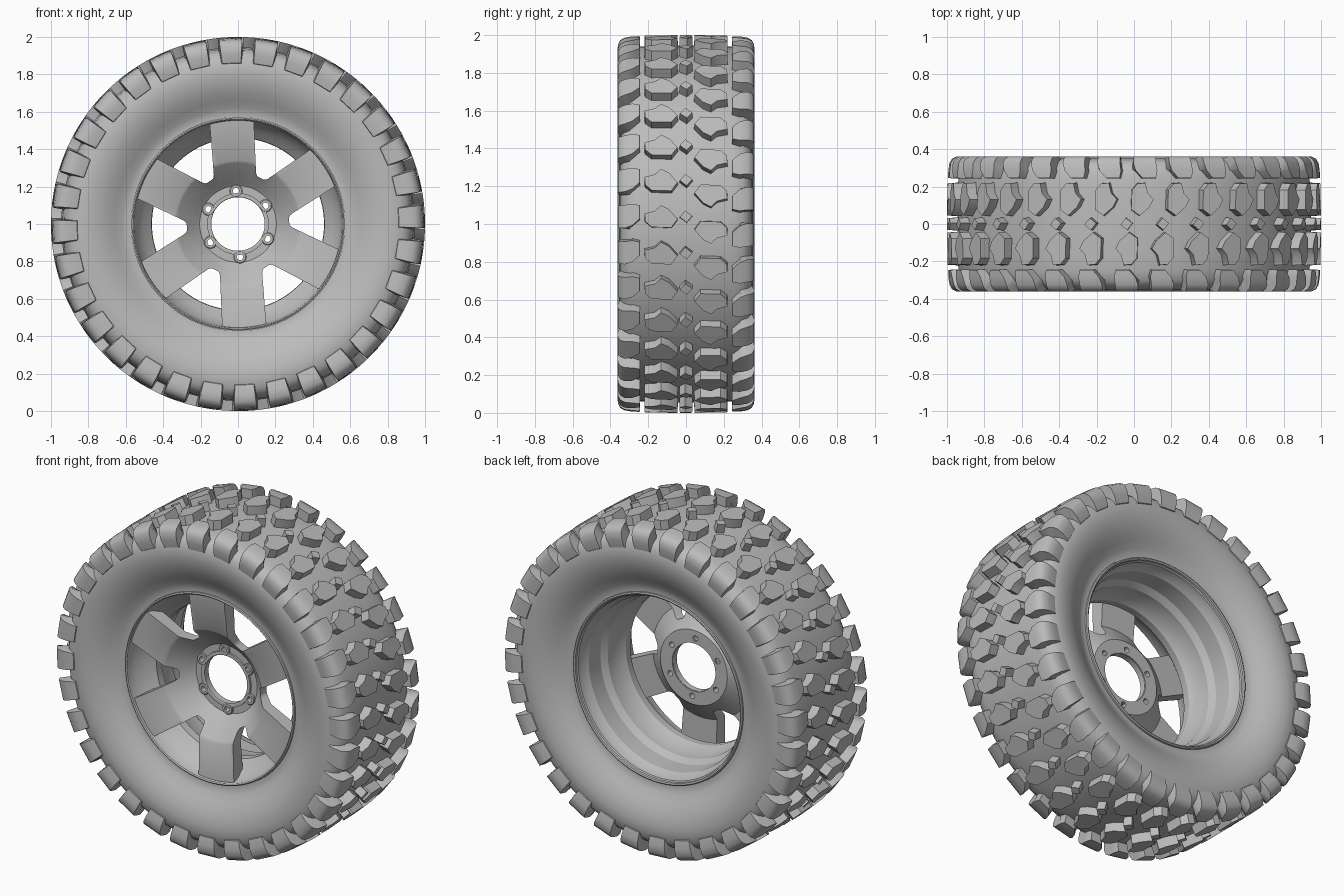
import bpy, bmesh, math
from mathutils import Matrix, Vector

old = bpy.data.objects.get("Cube")
if old:
    bpy.data.objects.remove(old, do_unlink=True)

TAU = 2 * math.pi
COUNT = 32                    # tread pitches around the tyre
PHASE = 0.04                  # tread start angle
SPOKE = math.radians(93.5)    # direction of the first spoke

grey = bpy.data.materials.new("plain_grey")
grey.use_nodes = True
grey.diffuse_color = (0.5, 0.5, 0.5, 1)
grey.node_tree.nodes["Principled BSDF"].inputs["Base Color"].default_value = (0.5, 0.5, 0.5, 1)


def polar(r, a, y):
    """Point at radius r and angle a around the axle."""
    return Vector((r * math.cos(a), y, 1 + r * math.sin(a)))


def finish(name, bm, angle=30):
    bmesh.ops.recalc_face_normals(bm, faces=bm.faces)
    mesh = bpy.data.meshes.new(name)
    bm.to_mesh(mesh)
    bm.free()
    mesh.materials.append(grey)
    ob = bpy.data.objects.new(name, mesh)
    bpy.context.collection.objects.link(ob)
    smooth(ob, angle)
    return ob


def smooth(ob, angle=30):
    bpy.ops.object.select_all(action="DESELECT")
    ob.select_set(True)
    bpy.context.view_layer.objects.active = ob
    bpy.ops.object.shade_smooth_by_angle(angle=math.radians(angle))


def skin(bm, rings, closed):
    """Bridge equal rings of points; cap the ends when not closed."""
    vs = [[bm.verts.new(p) for p in ring] for ring in rings]
    n = len(vs[0])
    for i in range(len(vs) if closed else len(vs) - 1):
        a, b = vs[i], vs[(i + 1) % len(vs)]
        for j in range(n):
            k = (j + 1) % n
            bm.faces.new((a[j], a[k], b[k], b[j]))
    if not closed:
        bm.faces.new(vs[0])
        bm.faces.new(vs[-1])


def lathe(name, profile, segments=128, angle=30):
    bm = bmesh.new()
    skin(bm, [[polar(r, TAU * i / segments, y) for r, y in profile]
              for i in range(segments)], True)
    return finish(name, bm, angle)


# Tyre carcass: one half profile mirrored across the middle
half = [(0.57, 0.262), (0.59, 0.262), (0.62, 0.273), (0.66, 0.297), (0.70, 0.32),
        (0.75, 0.34), (0.80, 0.350), (0.84, 0.350), (0.88, 0.341), (0.905, 0.328),
        (0.927, 0.300), (0.938, 0.25), (0.945, 0.15)]
lathe("tyre_carcass", half + [(r, -y) for r, y in reversed(half)], 160, 40)


# Tread blocks: polygons of (angle, y) raised from the carcass
def blocks(name, outline, phase):
    bm = bmesh.new()
    ca = sum(p[0] for p in outline) / len(outline)
    cy = sum(p[1] for p in outline) / len(outline)
    for i in range(COUNT):
        a0 = phase + TAU * i / COUNT
        low = [polar(0.933, a0 + ca + (a - ca) * 1.06, cy + (y - cy) * 1.03) for a, y in outline]
        top = [polar(1.0 if abs(y) < 0.18 else 0.997, a0 + a, y) for a, y in outline]
        skin(bm, [low, top], False)
    finish(name, bm)


block = [(-.026, -.216), (.016, -.219), (.030, -.164), (.060, -.132),
         (.038, -.090), (-.014, -.045), (-.060, -.078), (-.056, -.182)]
blocks("front_tread_blocks", block, PHASE)
blocks("back_tread_blocks", [(-a, -y) for a, y in block], PHASE - 0.085)
blocks("centre_tread_studs", [(-.032, .004), (.003, .033), (.032, -.004), (-.003, -.033)], PHASE)


# Shoulder lugs: wrap from the tread over and fade into the sidewall
# outer r, outer y, base r, base y, half width, sideways lean
lug = [(.995, .245, .93, .243, .036, .024), (.993, .285, .92, .285, .058, .010),
       (.987, .325, .91, .29, .062, .0), (.974, .348, .90, .30, .062, .0),
       (.950, .361, .89, .31, .061, .0), (.91, .362, .88, .32, .060, .0),
       (.862, .351, .855, .335, .058, .0)]


def shoulder(name, side, phase):
    bm = bmesh.new()
    for i in range(COUNT):
        a0 = phase + TAU * i / COUNT
        rings = []
        for ro, yo, rb, yb, w, lean in lug:
            m = a0 - side * lean
            rings.append([polar(rb, m - w * 1.12, side * yb), polar(ro, m - w, side * yo),
                          polar(ro, m + w, side * yo), polar(rb, m + w * 1.12, side * yb)])
        skin(bm, rings, False)
    finish(name, bm, 35)


shoulder("front_shoulder_lugs", -1, PHASE)
shoulder("back_shoulder_lugs", 1, PHASE - TAU / COUNT / 2)

# Rim barrel with lips at both ends
lathe("rim_barrel", [
    (0.569, -0.255), (0.569, -0.272), (0.562, -0.276), (0.556, -0.270), (0.553, -0.252),
    (0.542, -0.215), (0.505, -0.165), (0.462, -0.125), (0.460, -0.08),
    (0.485, -0.04), (0.490, 0.05), (0.515, 0.085), (0.520, 0.19), (0.540, 0.22),
    (0.545, 0.255), (0.552, 0.260), (0.554, 0.272), (0.562, 0.276), (0.569, 0.272),
    (0.569, 0.255)])

# Wheel centre: dished disc, then windows and bolt holes are cut through
disc = lathe("spoked_wheel_centre", [
    (0.556, -0.256), (0.34, -0.238), (0.325, -0.228), (0.225, -0.125), (0.205, -0.108),
    (0.145, -0.108), (0.145, -0.075), (0.225, -0.075), (0.245, -0.095),
    (0.34, -0.165), (0.556, -0.165)], 96)


def cutter(name, outline, angles):
    """Prisms along the axle from (outward, sideways) points."""
    bm = bmesh.new()
    for a in angles:
        turn = Matrix.Rotation(-a, 3, "Y")
        skin(bm, [[turn @ Vector((u, y, v)) + Vector((0, 0, 1)) for u, v in outline]
                  for y in (-0.4, 0.1)], False)
    ob = finish(name, bm)
    ob.hide_render = True
    return ob


spokes = [SPOKE + TAU * i / 6 for i in range(6)]
edge = [(0.274, 0.018), (0.280, 0.029), (0.292, 0.038), (0.50, 0.153), (0.62, 0.215)]
window = edge + [(u, -v) for u, v in reversed(edge)]
bolt = [(0.177 + 0.017 * math.cos(TAU * i / 16), 0.017 * math.sin(TAU * i / 16)) for i in range(16)]
cutters = [cutter("window_cutter", window, [a + TAU / 12 for a in spokes]),
           cutter("bolt_cutter", bolt, spokes)]
for c in cutters:
    mod = disc.modifiers.new(c.name, "BOOLEAN")
    mod.operation = "DIFFERENCE"
    mod.solver = "EXACT"
    mod.object = c
graph = bpy.context.evaluated_depsgraph_get()
cut_mesh = bpy.data.meshes.new_from_object(disc.evaluated_get(graph))
disc.modifiers.clear()
disc.data = cut_mesh
for c in cutters:
    bpy.data.objects.remove(c, do_unlink=True)
smooth(disc)

# Raised hub ring and six bolt bosses
lathe("hub_ring", [(0.143, -0.08), (0.143, -0.116), (0.148, -0.119), (0.165, -0.119), (0.165, -0.08)], 64)
bm = bmesh.new()
for a in spokes:
    centre = polar(0.177, a, 0)
    rings = []
    for i in range(24):
        t = TAU * i / 24
        d = Vector((math.cos(t), 0, math.sin(t)))
        rings.append([centre + d * r + Vector((0, y, 0)) for r, y in
                      ((0.017, -0.09), (0.017, -0.120), (0.030, -0.120), (0.034, -0.116), (0.034, -0.09))])
    skin(bm, rings, True)
finish("bolt_bosses", bm)
